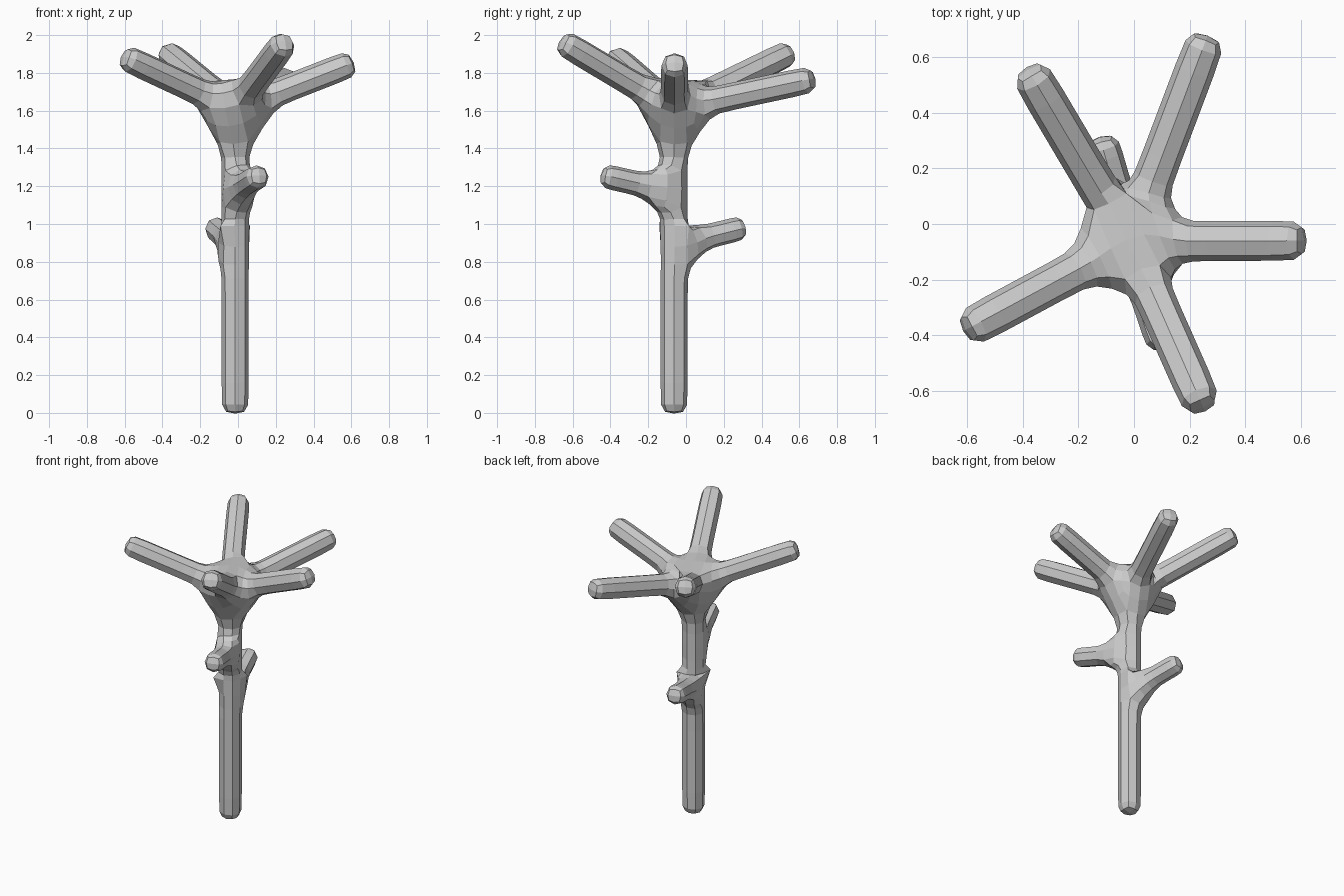
import bpy
import bmesh
import math
from mathutils import Vector

cube = bpy.data.objects.get("Cube")
if cube:
    bpy.data.objects.remove(cube, do_unlink=True)

# Bark colour
bark = bpy.data.materials.new("grey_bark")
bark.use_nodes = True
colour = (0.6, 0.6, 0.6, 1.0)
bark.diffuse_color = colour
bark.node_tree.nodes["Principled BSDF"].inputs["Base Color"].default_value = colour

RADIUS = 0.078
CAP = 0.08
UP = Vector((0, 0, 1))
bm = bmesh.new()
tubes = []


def ring(centre, direction, radius):
    """Square cross-section around a limb axis."""
    if abs(direction.z) > 0.99:
        side = Vector((1, 0, 0))
    else:
        side = UP.cross(direction).normalized()
    top = direction.cross(side)
    corners = [(1, 1), (-1, 1), (-1, -1), (1, -1)]
    return [bm.verts.new(centre + radius * (side * a + top * b)) for a, b in corners]


def trunk_run(heights):
    """Stretch of trunk as a list of rings."""
    rings = [ring(Vector((-0.015, -0.063, z)), UP, RADIUS) for z in heights]
    tubes.append(rings)
    return rings


def limb(node_z, tip, radius, collar):
    """Limb from a trunk node to its tip; returns the collar ring."""
    node = Vector((-0.015, -0.063, node_z))
    axis = Vector(tip) - node
    length = axis.length + 0.02
    axis.normalize()
    stops = [collar, collar + CAP, length - CAP, length]
    rings = [ring(node + axis * s, axis, radius) for s in stops]
    tubes.append(rings)
    bm.faces.new(rings[-1])
    return rings[0]


def junction(rings):
    """Wrap a hull over the collar rings and open it where limbs leave."""
    verts = [v for r in rings for v in r]
    before = set(bm.faces)
    bmesh.ops.convex_hull(bm, input=verts)
    hull = [f for f in bm.faces if f not in before]
    owners = [set(r) for r in rings]
    lids = [f for f in hull if any(set(f.verts) <= o for o in owners)]
    skin = [f for f in hull if f not in lids]
    bmesh.ops.delete(bm, geom=lids, context='FACES')
    bmesh.ops.join_triangles(bm, faces=skin, angle_face_threshold=math.radians(40),
                             angle_shape_threshold=math.radians(60))


# Trunk in three runs, with gaps left for the junctions
lower = trunk_run([-0.01, 0.07, 0.68, 0.76])
middle = trunk_run([0.99, 1.06])
upper = trunk_run([1.30, 1.40])

# Two short stubs, back and front
back_stub = limb(0.89, (-0.12, 0.30, 0.98), 0.07, 0.17)
front_stub = limb(1.17, (0.11, -0.435, 1.255), 0.07, 0.18)

# Five crown limbs
crown_tips = [
    (0.26, 0.665, 1.765),
    (-0.375, 0.545, 1.905),
    (0.60, -0.06, 1.85),
    (-0.595, -0.375, 1.88),
    (0.245, -0.65, 1.96),
]
crown = [limb(1.61, tip, RADIUS, 0.20) for tip in crown_tips]

# Junctions
junction([lower[-1], middle[0], back_stub])
junction([middle[-1], upper[0], front_stub])
junction([upper[-1]] + crown)

# Tube walls and trunk foot
for rings in tubes:
    for a, b in zip(rings, rings[1:]):
        for i in range(4):
            j = (i + 1) % 4
            bm.faces.new((a[i], a[j], b[j], b[i]))
bm.faces.new(lower[0])
bmesh.ops.recalc_face_normals(bm, faces=bm.faces)

mesh = bpy.data.meshes.new("branching_tree")
bm.to_mesh(mesh)
bm.free()
mesh.materials.append(bark)
tree = bpy.data.objects.new("branching_tree", mesh)
bpy.context.collection.objects.link(tree)

# Round once, keeping flat faces
rounding = tree.modifiers.new("rounding", 'SUBSURF')
rounding.levels = 1
rounding.render_levels = 1
